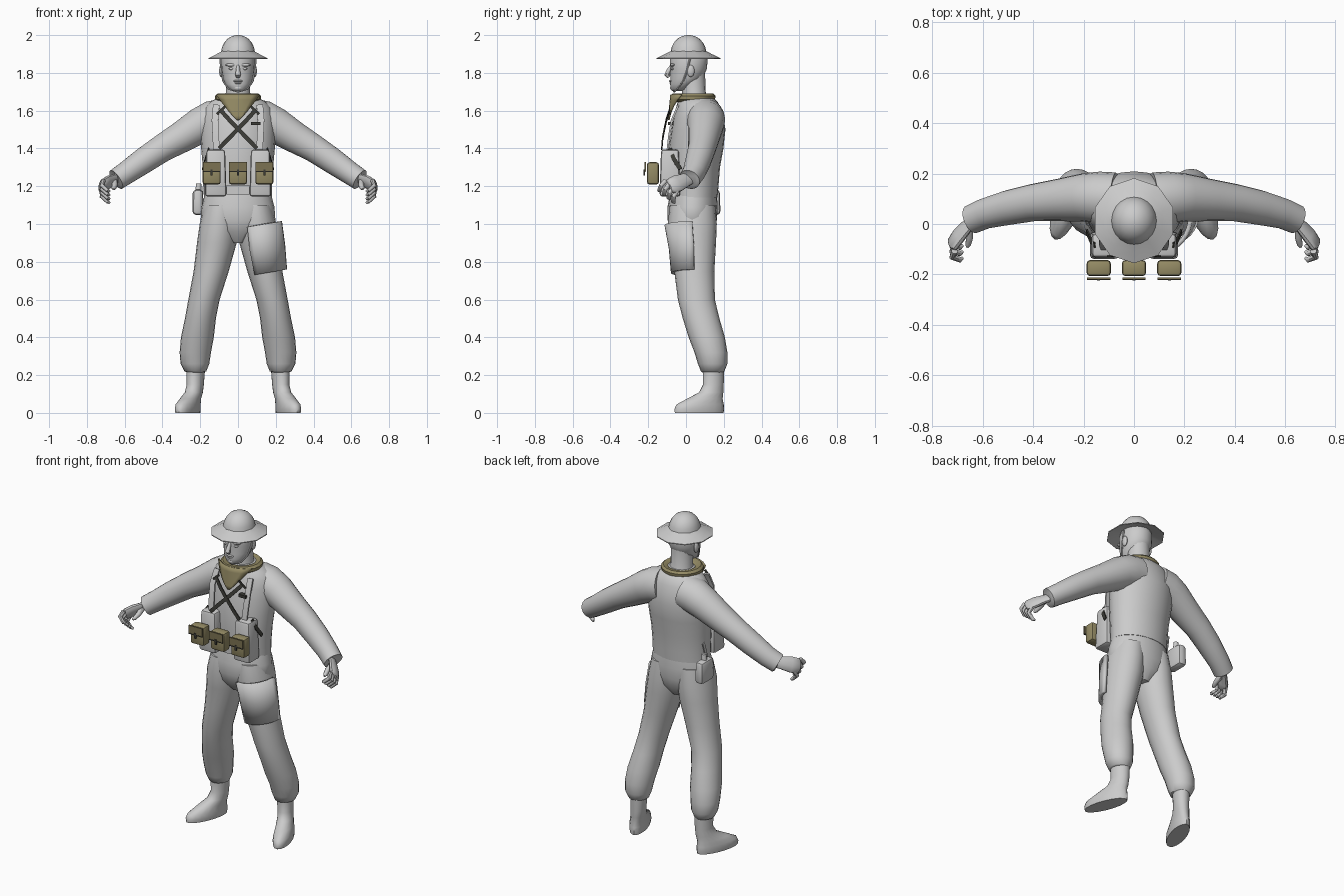
import bpy, bmesh, math
from mathutils import Vector


def material(name, rgb):
    m = bpy.data.materials.new(name)
    m.diffuse_color = (*rgb, 1)
    return m


GREY = material("cloth grey", (0.6, 0.6, 0.6))
TAN = material("khaki tan", (0.30, 0.26, 0.13))
BROWN = material("dark khaki", (0.2, 0.17, 0.085))
DARK = material("strap black", (0.045, 0.045, 0.038))


def finish(name, bm, mat, mirror=False, angle=45):
    bmesh.ops.recalc_face_normals(bm, faces=bm.faces[:])
    me = bpy.data.meshes.new(name)
    bm.to_mesh(me)
    bm.free()
    me.materials.append(mat)
    ob = bpy.data.objects.new(name, me)
    bpy.context.collection.objects.link(ob)
    bpy.ops.object.select_all(action='DESELECT')
    ob.select_set(True)
    bpy.context.view_layer.objects.active = ob
    bpy.ops.object.shade_smooth_by_angle(angle=math.radians(angle))
    if mirror:
        ob.modifiers.new("mirror", 'MIRROR').use_mirror_merge = False
    return ob


def skin(bm, rows, closed=True, caps=True):
    """Bridge equal rows of points into a surface."""
    rows = [[bm.verts.new(p) for p in r] for r in rows]
    n = len(rows[0])
    for a, b in zip(rows, rows[1:]):
        for i in range(n if closed else n - 1):
            j = (i + 1) % n
            bm.faces.new((a[i], a[j], b[j], b[i]))
    if caps and closed:
        bm.faces.new(rows[0])
        bm.faces.new(rows[-1])


def loft(name, rings, mat, n=24, mirror=False, caps=True, yaw=0, arc=None, angle=45):
    """Stack of level ellipses: (cx, cy, z, rx, ry)."""
    c, s = math.cos(yaw), math.sin(yaw)
    rows = []
    for cx, cy, z, rx, ry in rings:
        row = []
        for i in range(n):
            t = math.pi / 2 + 2 * math.pi * i / n
            if arc:
                t = math.radians(arc[0] + (arc[1] - arc[0]) * i / (n - 1))
            x, y = rx * math.cos(t), ry * math.sin(t)
            row.append((cx + x * c - y * s, cy + x * s + y * c, z))
        rows.append(row)
    bm = bmesh.new()
    skin(bm, rows, closed=arc is None, caps=caps)
    return finish(name, bm, mat, mirror, angle)


def tube(name, pts, mat, n=12, ref=(0, 1, 0), flat=1, mirror=False):
    """Sweep along (x, y, z, r); flat thins the section across ref."""
    P = [Vector(p[:3]) for p in pts]
    rows = []
    for i, p in enumerate(P):
        t = (P[min(i + 1, len(P) - 1)] - P[max(i - 1, 0)]).normalized()
        u = t.cross(Vector(ref)).normalized()
        w = t.cross(u)
        r = pts[i][3]
        rows.append([p + r * (u * flat * math.cos(a) + w * math.sin(a))
                     for a in (2 * math.pi * (k + .5) / n for k in range(n))])
    bm = bmesh.new()
    skin(bm, rows)
    return finish(name, bm, mat, mirror)


def strap(name, pts, width, mat, ref, mirror=False):
    return tube(name, [(*p, width * .7) for p in pts], mat, 4, ref, .3, mirror)


def box(name, c, size, mat, bevel=0.0, mirror=False, taper=1):
    bm = bmesh.new()
    bmesh.ops.create_cube(bm, size=1)
    for v in bm.verts:
        k = taper if v.co.z > 0 else 1
        v.co = Vector((c[0] + v.co.x * size[0] * k, c[1] + v.co.y * size[1] * k, c[2] + v.co.z * size[2]))
    if bevel:
        bmesh.ops.bevel(bm, geom=bm.edges[:], offset=bevel, segments=2, profile=.5, affect='EDGES')
    return finish(name, bm, mat, mirror, 40)


def ball(name, c, size, mat, mirror=False):
    bm = bmesh.new()
    bmesh.ops.create_uvsphere(bm, u_segments=12, v_segments=8, radius=1)
    for v in bm.verts:
        v.co = Vector([c[i] + v.co[i] * size[i] for i in range(3)])
    return finish(name, bm, mat, mirror)


# Jacket
loft("jacket", [(0, .042, 1.14, .18, .125), (0, .042, 1.2, .18, .13), (0, .045, 1.3, .186, .135),
                (0, .053, 1.4, .195, .145), (0, .066, 1.5, .2, .143), (0, .066, 1.56, .195, .133),
                (0, .066, 1.61, .18, .12), (0, .062, 1.645, .15, .107), (0, .055, 1.67, .105, .09),
                (0, .05, 1.685, .07, .07)], GREY)
tube("sleeve", [(.08, .1, 1.56, .105), (.14, .105, 1.55, .103), (.2, .105, 1.522, .096), (.3, .095, 1.46, .084),
                (.4, .085, 1.402, .074), (.5, .065, 1.335, .069), (.59, .042, 1.272, .061),
                (.645, .018, 1.235, .058), (.647, .017, 1.234, .045)], GREY, 18, mirror=True)

# Hands
tube("palm", [(.62, .03, 1.25, .036), (.66, -.005, 1.232, .038), (.695, -.045, 1.215, .047),
              (.72, -.08, 1.2, .044), (.724, -.087, 1.197, .03)], GREY, 12, (0, -.6, .6), .48, True)
for i in range(4):
    s = 1 - i * .667
    k = Vector((.713, -.078 - .03 * s, 1.203 + .027 * s))
    e = Vector((.69, -.105 - .037 * s, 1.148 + .03 * s))
    m = (k + e) / 2 + Vector((.02, -.006, 0))
    tube("finger_%d" % (i + 1), [(*k, .013), (*m, .0125), (*e, .011), (*(e + Vector((-.01, .008, -.006))), .006)],
         GREY, 8, (1, 0, 0), mirror=True)
tube("thumb", [(.655, -.01, 1.225, .018), (.652, -.05, 1.205, .015), (.658, -.08, 1.19, .012),
               (.662, -.092, 1.185, .006)], GREY, 8, (1, 0, 0), mirror=True)

# Trousers
loft("trouser_seat", [(0, .04, 1.17, .172, .122), (0, .035, 1.09, .193, .133), (0, .033, 1.02, .198, .13),
                      (0, .035, .96, .15, .115), (0, .038, .9, .05, .07)], GREY)
loft("trouser_leg", [(.09, .035, 1.1, .09, .12), (.1, .033, 1.0, .103, .13), (.112, .04, .9, .105, .119),
                     (.142, .044, .75, .093, .106), (.18, .055, .6, .083, .098), (.199, .08, .5, .082, .097),
                     (.215, .11, .4, .087, .096), (.226, .132, .32, .083, .087), (.228, .141, .26, .076, .078),
                     (.226, .141, .22, .058, .062), (.226, .142, .215, .045, .055)], GREY, 20, True)
pocket = loft("thigh_pocket", [(.112, .033, 1.0, .112, .138), (.127, .042, .87, .114, .124),
                               (.147, .044, .74, .104, .115)], GREY, 12, arc=(0, -122))
for v in pocket.data.vertices:
    v.co.z += .17 * (v.co.x - .14)
sol = pocket.modifiers.new("thickness", 'SOLIDIFY')
sol.thickness, sol.offset = .018, 0

# Boots, toes turned outward
loft("boot", [(.266, .07, 0, .05, .137), (.266, .07, .02, .053, .14), (.264, .075, .045, .052, .133),
              (.252, .1, .075, .048, .1), (.234, .133, .108, .045, .067), (.226, .145, .15, .044, .056),
              (.224, .145, .235, .049, .058)], GREY, 18, True, yaw=math.radians(20))

# Neck, head and face
loft("neck", [(0, .05, 1.64, .08, .075), (0, .042, 1.7, .064, .062), (0, .035, 1.8, .064, .066)], GREY, 18)
loft("head", [(0, -.045, 1.704, .028, .028), (0, -.033, 1.715, .048, .048), (0, -.02, 1.74, .068, .064),
              (0, .003, 1.77, .08, .086), (0, .013, 1.82, .088, .097), (0, .015, 1.87, .09, .1),
              (0, .015, 1.92, .075, .085)], GREY, 20)
tube("nose", [(0, -.076, 1.84, .008), (0, -.094, 1.81, .012), (0, -.1, 1.79, .016), (0, -.09, 1.778, .01)],
     GREY, 8, (1, 0, 0))
ball("ear", (.089, .025, 1.81), (.011, .02, .032), GREY, True)
ball("brow", (.034, -.07, 1.842), (.032, .014, .009), GREY, True)
ball("eye", (.034, -.069, 1.822), (.016, .012, .007), GREY, True)
ball("upper_lip", (0, -.08, 1.757), (.026, .01, .006), GREY)
ball("lower_lip", (0, -.077, 1.746), (.022, .01, .006), GREY)
ball("chin", (0, -.066, 1.72), (.026, .018, .016), GREY)
tube("chin_strap", [(.094, .022, 1.88, .005), (.09, .005, 1.81, .005), (.078, -.015, 1.755, .005),
                    (.05, -.045, 1.715, .005), (0, -.064, 1.7, .005)], GREY, 6, (0, 1, .3), mirror=True)

# Helmet: ten-sided brim and round dome
loft("helmet_brim", [(0, .013, 1.895, .085, .09), (0, .013, 1.873, .163, .169), (0, .013, 1.878, .163, .169),
                     (0, .013, 1.9, .118, .123), (0, .013, 1.917, .086, .091)], GREY, 10, caps=False)
loft("helmet_dome", [(0, .013, 1.905, .091, .096), (0, .013, 1.935, .085, .09), (0, .013, 1.96, .073, .077),
                     (0, .013, 1.982, .054, .057), (0, .013, 1.995, .03, .032), (0, .013, 2.0, .01, .01)], GREY, 20)

# Neckerchief: rolled collar and hanging triangle
loft("scarf_collar", [(0, .04, 1.645, .1, .105), (0, .037, 1.66, .121, .117), (0, .037, 1.678, .122, .119),
                      (0, .037, 1.69, .108, .108), (0, .04, 1.688, .085, .083), (0, .042, 1.67, .065, .065)],
     TAN, 20, caps=False)
bm = bmesh.new()
skin(bm, [[(w * .118 * (1 - t) ** .85, -.083 - .014 * t + .055 * (w * (1 - t)) ** 2, 1.686 - .14 * t)
           for w in (-1, -.66, -.33, 0, .33, .66, 1)] for t in (0, .2, .4, .6, .8, .97)], closed=False)
bib = finish("scarf_triangle", bm, TAN)
bib.modifiers.new("thickness", 'SOLIDIFY').thickness = .01

# Crossed chest straps with end tabs, and a small chest badge
for side, name in ((1, "left"), (-1, "right")):
    strap(name + "_cross_strap", [(s * side, y, z) for s, y, z in
          ((.09, -.087, 1.6), (.045, -.104, 1.55), (0, -.114, 1.503), (-.05, -.124, 1.452), (-.1, -.128, 1.4))],
          .022, DARK, (side, 0, -1))
strap("strap_tab", [(.068, -.089, 1.622), (.112, -.083, 1.582)], .014, DARK, (1, 0, 1), True)
box("chest_badge", (.094, -.08, 1.532), (.05, .03, .018), DARK)
strap("side_strap", [(.155, -.085, 1.4), (.172, -.065, 1.345), (.187, -.03, 1.29)], .022, DARK, (0, 1, .5), True)

# Webbing
strap("shoulder_brace", [(.115, -.04, 1.63), (.122, -.075, 1.55), (.118, -.09, 1.46), (.112, -.1, 1.37)],
      .035, GREY, (1, 0, 0), True)
box("ammo_pouch", (.118, -.085, 1.27), (.115, .11, .25), GREY, .016, True, .86)
strap("belt_front", [(-.14, -.08, 1.18), (0, -.095, 1.18), (.14, -.08, 1.18)], .05, GREY, (0, 0, 1))

# Three belt pouches with flaps
for i in (-1, 0, 1):
    x = i * .14
    box("belt_pouch", (x, -.175, 1.268), (.096, .064, .118), TAN, .014)
    box("pouch_flap", (x, -.217, 1.302), (.093, .008, .05), BROWN)
    box("flap_edge", (x, -.219, 1.277), (.093, .008, .005), DARK)
    box("flap_tab", (x, -.221, 1.272), (.012, .008, .032), DARK)

# Hip canteen
box("canteen", (-.212, .12, 1.115), (.058, .125, .135), GREY, .02, taper=.95)
loft("canteen_neck", [(-.21, .12, 1.17, .018, .018), (-.208, .12, 1.215, .014, .014)], GREY, 10)
strap("canteen_strap", [(-.186, .06, 1.16), (-.18, .085, 1.26)], .02, GREY, (0, 1, 0))
